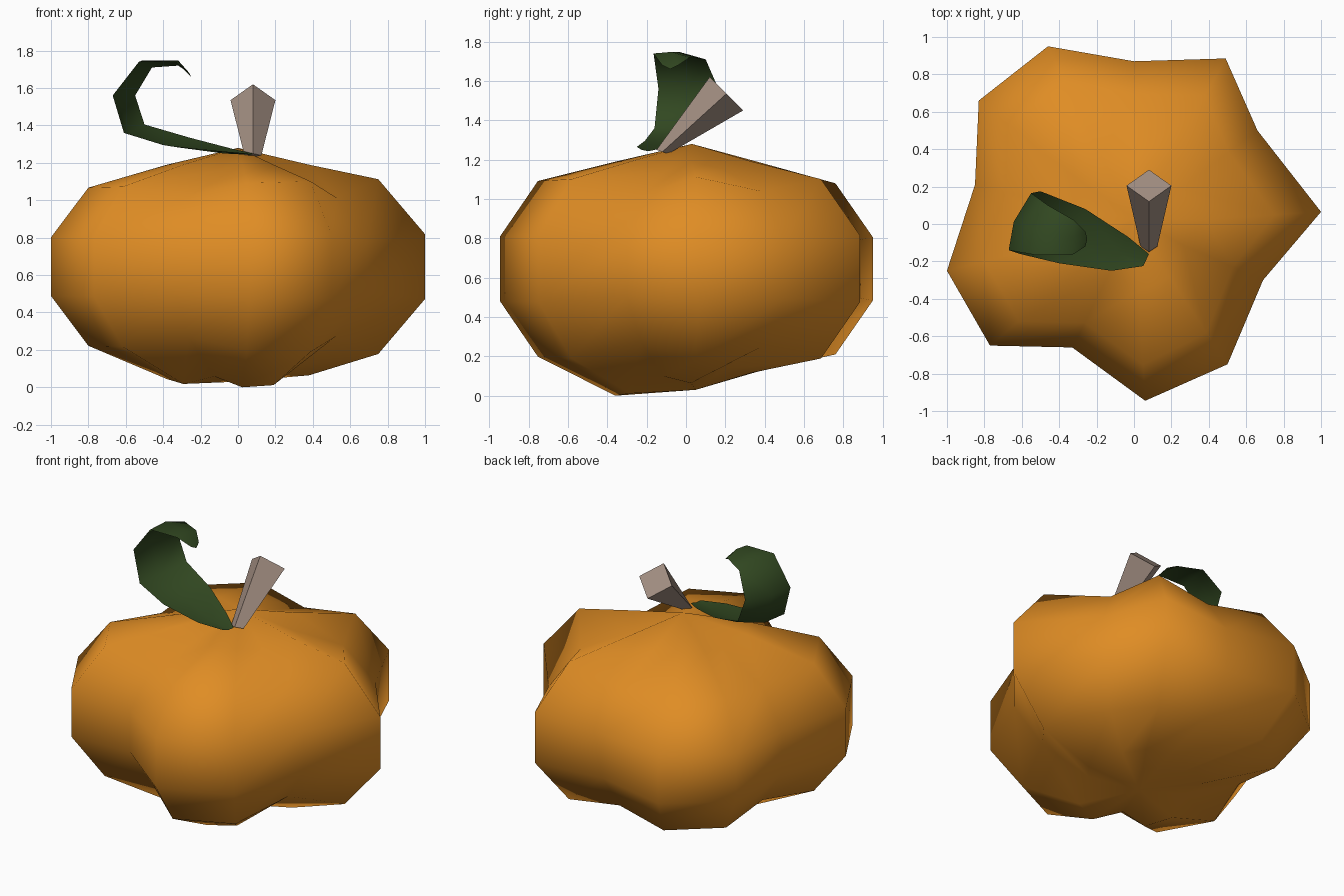
import bpy
from mathutils import Vector

if "Cube" in bpy.data.objects:
    bpy.data.objects.remove(bpy.data.objects["Cube"])


def material(name, rgb):
    m = bpy.data.materials.new(name)
    m.diffuse_color = (*rgb, 1)
    m.use_nodes = True
    m.node_tree.nodes["Principled BSDF"].inputs["Base Color"].default_value = m.diffuse_color
    return m


def make(name, verts, faces, mat, smooth):
    me = bpy.data.meshes.new(name)
    me.from_pydata(verts, [], faces)
    me.materials.append(mat)
    for p in me.polygons:
        p.use_smooth = smooth
    ob = bpy.data.objects.new(name, me)
    bpy.context.collection.objects.link(ob)
    return ob


orange = material("pumpkin orange", (0.74, 0.265, 0.018))
green = material("leaf green", (0.031, 0.064, 0.015))
brown = material("stem brown", (0.36, 0.27, 0.22))

# Pumpkin: lobed plan (x, y, vertical scale; below 1 is a groove) on a rounded profile
plan = [(1.0, 0.065, 1), (0.66, 0.5, .86), (0.49, 0.885, 1), (0, 0.87, .88),
        (-0.46, 0.95, 1), (-0.83, 0.66, 1), (-0.85, 0.21, .88), (-1.0, -0.25, 1),
        (-0.77, -0.65, 1), (-0.33, -0.66, .86), (0.06, -0.945, 1), (0.5, -0.75, 1),
        (0.69, -0.3, .8)]
profile = [(0.38, 0.06), (0.8, 0.2), (1, 0.48), (1, 0.81), (0.8, 1.09), (0.38, 1.19)]
mid, n = 0.64, len(plan)
verts = []
for i, (r, z) in enumerate(profile):
    for x, y, k in plan:
        if i in (0, 5):                  # grooves fade towards the poles
            k = (k + 1) / 2 if k < 1 else 1
        else:
            k *= 1 + 0.05 * x
        rr = r - 0.05 * max(x, 0) if i in (1, 4) else r
        h = mid + (z - mid) * k
        if i == 0:                       # underside rises towards the back
            h = max(0, h + 0.17 * y * r)
        verts.append((x * rr, y * rr, h))
faces = []
for i in range(len(profile) - 1):
    for j in range(n):
        a, b = i * n + j, i * n + (j + 1) % n
        faces.append((a, b, b + n, a + n))
bottom, top = len(verts), len(verts) + 1
verts += [(0, 0.05, 0.03), (0.0, 0.03, 1.28)]
last = (len(profile) - 1) * n
for j in range(n):
    k = (j + 1) % n
    faces += [(k, j, bottom), (last + j, last + k, top)]
make("pumpkin_body", verts, faces, orange, True)

# Stem: four-sided, flaring and leaning backwards
verts = []
for c, w, d in (((0.08, -0.12, 1.24), 0.045, (0, 0.03, -0.01)),
                ((0.08, 0.205, 1.535), 0.12, (0, 0.085, -0.085))):
    c, side, d = Vector(c), Vector((w, 0, 0)), Vector(d)
    verts += [c + side, c - d, c - side, c + d]
faces = [(j, (j + 1) % 4, (j + 1) % 4 + 4, j + 4) for j in range(4)]
faces += [(3, 2, 1, 0), (4, 5, 6, 7)]
make("stem", verts, faces, brown, False)

# Leaf: curled, slightly cupped strip given by its front and back edges
front = [(0.05, -0.225, 1.25), (-0.12, -0.25, 1.265), (-0.4, -0.21, 1.295),
         (-0.61, -0.16, 1.36), (-0.67, -0.14, 1.56), (-0.53, -0.165, 1.74),
         (-0.33, -0.165, 1.74), (-0.26, -0.12, 1.68)]
back = [(0.08, -0.16, 1.25), (-0.03, -0.07, 1.275), (-0.26, 0.08, 1.335),
        (-0.5, 0.175, 1.405), (-0.55, 0.165, 1.56), (-0.46, 0.10, 1.71),
        (-0.32, 0.02, 1.72), (-0.26, -0.04, 1.68)]
m = len(front)
centre = []
for f, b in zip(front, back):
    c = (Vector(f) + Vector(b)) / 2
    out = c - Vector((min(-0.37, c.x) if c.x < -0.3 else c.x, c.y, 1.55))
    if c.x < -0.45:
        out.x = c.x + 0.37
    width = (Vector(f) - Vector(b)).length
    centre.append(c + out.normalized() * 0.1 * width)
centre[-1] = Vector((-0.25, -0.08, 1.66))
faces = [(r * m + i, (r + 1) * m + i, (r + 1) * m + i + 1, r * m + i + 1)
         for r in range(2) for i in range(m - 1)]
make("leaf", front + [tuple(c) for c in centre] + back, faces, green, True)
